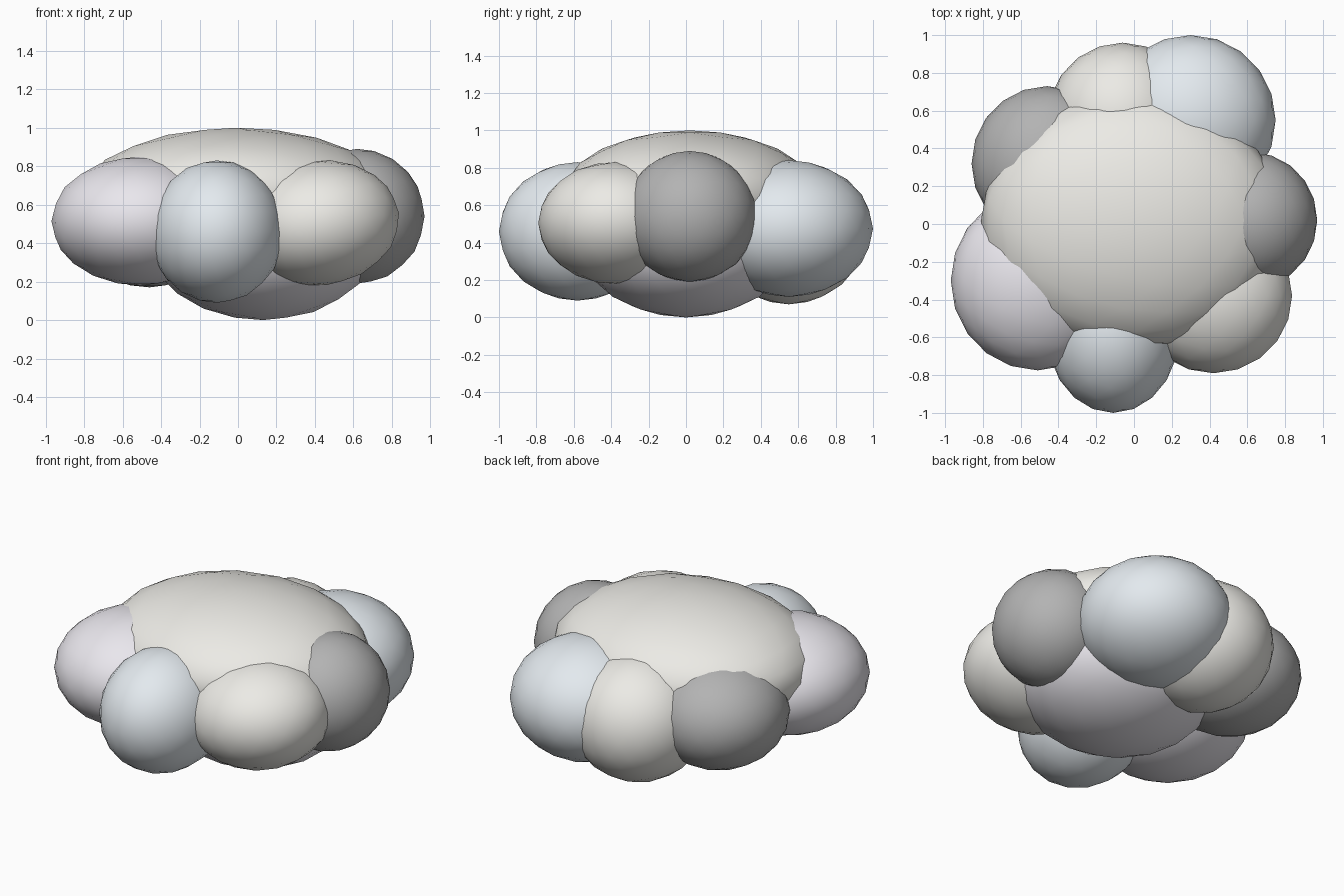
import bpy

if "Cube" in bpy.data.objects:
    bpy.data.objects.remove(bpy.data.objects["Cube"])


def material(name, rgb):
    m = bpy.data.materials.new(name)
    m.diffuse_color = (*rgb, 1)
    m.use_nodes = True
    m.node_tree.nodes["Principled BSDF"].inputs["Base Color"].default_value = m.diffuse_color
    return m


cream = material("cream", (0.84, 0.83, 0.79))
blue = material("pale_blue", (0.77, 0.82, 0.86))
lilac = material("pale_lilac", (0.82, 0.80, 0.85))
grey = material("grey", (0.45, 0.45, 0.45))


def puff(name, centre, radii, mat):
    """Smooth ellipsoid from a coarse ball."""
    bpy.ops.mesh.primitive_ico_sphere_add(subdivisions=3, radius=1, location=centre)
    ob = bpy.context.object
    ob.name = name
    ob.scale = radii
    bpy.ops.object.transform_apply(location=False, rotation=False, scale=True)
    bpy.ops.object.shade_smooth()
    ob.data.materials.append(mat)
    return ob


# Wide top and rounded underside
puff("top_puff", (-0.01, 0.02, 0.65), (0.80, 0.68, 0.35), cream)
puff("bottom_puff", (0.13, 0.0, 0.40), (0.59, 0.57, 0.40), lilac)

# Ring of lobes around the middle
puff("front_left_puff", (-0.51, -0.30, 0.515), (0.46, 0.475, 0.335), lilac)
puff("front_puff", (-0.11, -0.58, 0.46), (0.35, 0.42, 0.37), blue)
front_right = puff("front_right_puff", (0.42, -0.38, 0.505), (0.42, 0.41, 0.325), cream)
front_right.rotation_euler.y = -0.12
puff("right_puff", (0.62, 0.02, 0.54), (0.35, 0.36, 0.35), grey)
puff("back_right_puff", (0.30, 0.55, 0.475), (0.45, 0.45, 0.365), blue)
puff("back_puff", (-0.06, 0.55, 0.45), (0.40, 0.41, 0.38), cream)
puff("back_left_puff", (-0.46, 0.32, 0.50), (0.40, 0.41, 0.33), grey)
